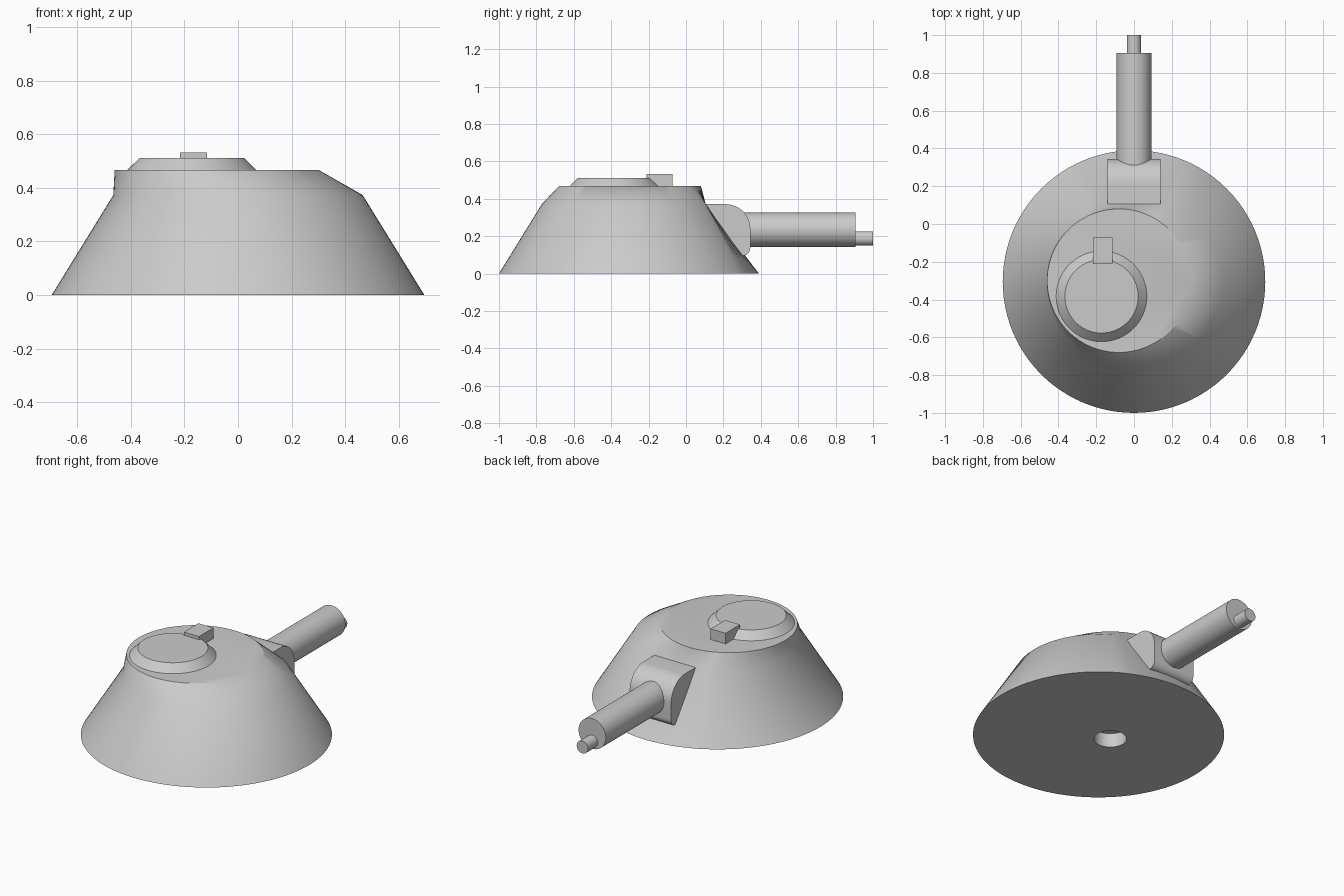
import bpy, bmesh, math
from mathutils import Vector

if "Cube" in bpy.data.objects:
    bpy.data.objects.remove(bpy.data.objects["Cube"], do_unlink=True)

GREY = (0.6, 0.6, 0.6, 1)
mat = bpy.data.materials.new("plain grey")
mat.use_nodes = True
mat.diffuse_color = GREY
mat.node_tree.nodes["Principled BSDF"].inputs["Base Color"].default_value = GREY


def finish(bm, name):
    """Turn a bmesh into a smooth-by-angle grey object."""
    bmesh.ops.recalc_face_normals(bm, faces=bm.faces)
    mesh = bpy.data.meshes.new(name)
    bm.to_mesh(mesh)
    bm.free()
    mesh.materials.append(mat)
    obj = bpy.data.objects.new(name, mesh)
    bpy.context.collection.objects.link(obj)
    bpy.ops.object.select_all(action='DESELECT')
    obj.select_set(True)
    bpy.context.view_layer.objects.active = obj
    bpy.ops.object.shade_smooth_by_angle(angle=math.radians(32))
    return obj


def ring(cx, cy, z, r, back=9.0, n=96):
    """Circle of points, cut flat where it passes the given back limit."""
    angles = [2 * math.pi * i / n for i in range(n)]
    return [Vector((cx + r * math.cos(a), min(cy + r * math.sin(a), back), z))
            for a in angles]


def loft(name, rings):
    """Skin a list of equal rings and cap both ends."""
    bm = bmesh.new()
    loops = [[bm.verts.new(p) for p in pts] for pts in rings]
    n = len(loops[0])
    for a, b in zip(loops, loops[1:]):
        for i in range(n):
            j = (i + 1) % n
            bm.faces.new((a[i], a[j], b[j], b[i]))
    bm.faces.new(loops[0])
    bm.faces.new(loops[-1])
    return finish(bm, name)


def rod(name, z, r, y0, y1):
    """Round bar running along y."""
    pts = ring(0, 0, 0, r, n=48)
    return loft(name, [[Vector((p.x, y, z + p.y)) for p in pts] for y in (y0, y1)])


def prism(name, x0, x1, profile):
    """Side profile of (y, z) points extruded across x."""
    return loft(name, [[Vector((x, y, z)) for y, z in profile] for x in (x0, x1)])


# Body: socket in the underside, flared skirt, off-centre top
loft("body", [
    ring(-0.08, -0.3, 0.085, 0.09),
    ring(-0.08, -0.3, 0, 0.09),
    ring(0, -0.305, 0, 0.695),
    ring(0, -0.305, 0.373, 0.465, back=0.105),
    ring(-0.08, -0.3, 0.467, 0.38),
])

# Raised cap with bevelled rim, and its small tab
loft("top_cap", [ring(-0.172, -0.383, 0.46, 0.247),
                 ring(-0.172, -0.383, 0.467, 0.24),
                 ring(-0.172, -0.383, 0.512, 0.194)])
prism("cap_tab", -0.217, -0.115,
      [(-0.212, 0.467), (-0.072, 0.467), (-0.072, 0.532), (-0.212, 0.532)])


# Rear mount with rounded shoulder and foot
def arc(cy, cz, r, start, end, n=12):
    steps = [math.radians(start + (end - start) * i / n) for i in range(n + 1)]
    return [(cy + r * math.cos(a), cz + r * math.sin(a)) for a in steps]


prism("rear_mount", -0.14, 0.14,
      [(0.105, 0.371)] + arc(0.212, 0.239, 0.132, 90, 0)
      + arc(0.299, 0.14, 0.045, 0, -75) + [(0.2, 0.095), (0.105, 0.2)])

# Handle bar and its offset tip
rod("handle_bar", 0.234, 0.092, 0.22, 0.905)
rod("handle_tip", 0.188, 0.038, 0.88, 1.0)
